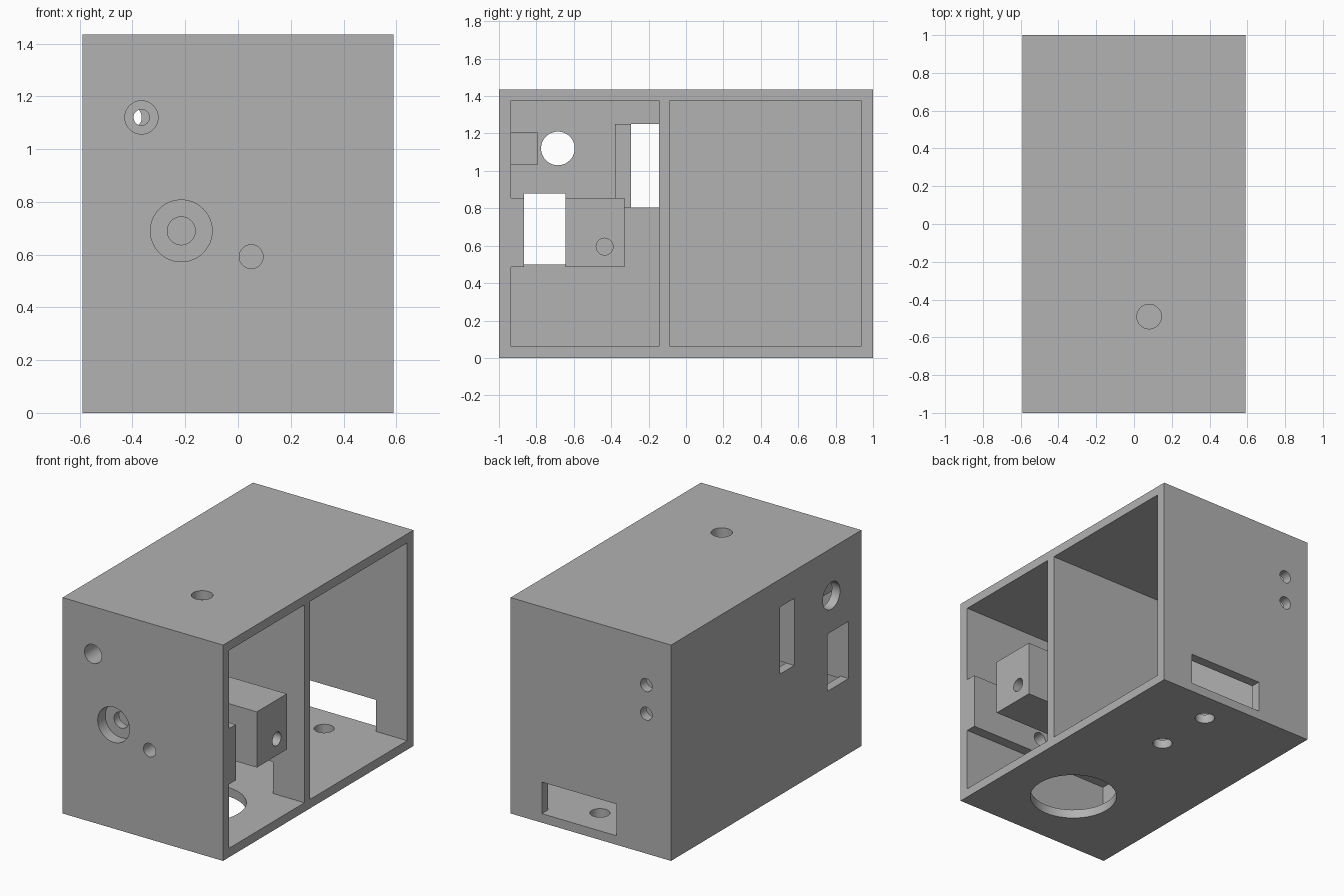
import bpy, math

cube = bpy.data.objects.get("Cube")
if cube:
    bpy.data.objects.remove(cube, do_unlink=True)

# Single plain grey material
grey = bpy.data.materials.new("plain grey")
grey.use_nodes = True
colour = (0.445, 0.445, 0.445, 1)
grey.diffuse_color = colour
grey.node_tree.nodes["Principled BSDF"].inputs["Base Color"].default_value = colour


def box(name, x, y, z):
    """Box from (min, max) ranges along each axis."""
    bpy.ops.mesh.primitive_cube_add(size=1)
    ob = bpy.context.object
    ob.name = name
    for v in ob.data.vertices:
        v.co = [r[0] if c < 0 else r[1] for r, c in zip((x, y, z), v.co)]
    ob.data.materials.append(grey)
    return ob


def rod(axis, centre, radius, length):
    """Round cutter along an axis."""
    turn = {"x": (0, math.pi / 2, 0), "y": (math.pi / 2, 0, 0), "z": (0, 0, 0)}[axis]
    bpy.ops.mesh.primitive_cylinder_add(vertices=48, radius=radius, depth=length,
                                        location=centre, rotation=turn)
    bpy.context.object.data.materials.append(grey)
    return bpy.context.object


def cut(target, cutter):
    """Subtract a cutter from a part and remove the cutter."""
    cutter.hide_render = True
    bpy.context.view_layer.update()
    mod = target.modifiers.new("cut", "BOOLEAN")
    mod.operation = "DIFFERENCE"
    mod.solver = "EXACT"
    mod.object = cutter
    bpy.context.view_layer.objects.active = target
    bpy.ops.object.modifier_apply(modifier=mod.name)
    bpy.data.objects.remove(cutter, do_unlink=True)


W, H = 0.59, 1.435          # half width, height
INNER = -0.53               # inside of the closed side wall
FLOOR, CEIL = 0.06, 1.375

# Housing: two bays open on +x with a divider between them
housing = box("housing", (-W, W), (-1, 1), (0, H))
for y in ((-0.935, -0.145), (-0.085, 0.935)):
    cut(housing, box("bay", (INNER, 0.8), y, (FLOOR, CEIL)))

# Cable slots at floor level, through divider and back wall
for y in ((-0.2, -0.03), (0.9, 1.1)):
    cut(housing, box("slot", (-0.19, 0.36), y, (FLOOR, 0.27)))

# Openings in the closed side wall
cut(housing, box("slot", (-0.7, -0.5), (-0.865, -0.645), (0.50, 0.88)))
cut(housing, box("slot", (-0.7, -0.5), (-0.295, -0.145), (0.805, 1.25)))
cut(housing, rod("x", (-0.6, -0.685, 1.12), 0.09, 0.2))

# Paired holes through divider and back wall
for z in (1.12, 0.93):
    for y in (-0.115, 0.97):
        cut(housing, rod("y", (-0.408, y, z), 0.043, 0.15))

# Front wall holes
cut(housing, rod("y", (-0.366, -1, 1.12), 0.063, 0.3))
cut(housing, rod("y", (-0.215, -1, 0.69), 0.117, 0.16))
cut(housing, rod("y", (0.05, -1, 0.592), 0.045, 0.3))

# Roof hole, floor holes and large floor opening
cut(housing, rod("z", (0.08, -0.49, H), 0.065, 0.3))
for y in (0.375, 0.79):
    cut(housing, rod("z", (0.08, y, 0), 0.061, 0.3))
cut(housing, rod("z", (0.08, -0.5, 0), 0.272, 0.3))

# Thick pad behind the front wall, carrying the counterbored hole
front_pad = box("front_pad", (INNER, W), (-0.935, -0.865), (0.485, 0.855))
cut(front_pad, rod("y", (-0.215, -1, 0.69), 0.117, 0.16))
cut(front_pad, rod("y", (-0.215, -0.9, 0.69), 0.053, 0.3))
cut(front_pad, rod("y", (0.05, -0.9, 0.592), 0.045, 0.3))

# Mounting block across the front bay
mount_block = box("mount_block", (INNER, W), (-0.645, -0.33), (0.485, 0.855))
cut(mount_block, rod("x", (W, -0.435, 0.595), 0.045, 0.5))

# Square boss around the upper front hole
front_boss = box("front_boss", (-0.451, -0.281), (-0.935, -0.79), (1.035, 1.205))
cut(front_boss, rod("y", (-0.366, -0.86, 1.12), 0.063, 0.4))

# Pinhole plate beside the side slot
pinhole_plate = box("pinhole_plate", (INNER, -0.2), (-0.38, -0.295), (0.805, 1.25))
cut(pinhole_plate, rod("y", (-0.366, -0.34, 1.12), 0.03, 0.3))

# Smooth round bores, keep corners sharp
parts = (housing, front_pad, mount_block, front_boss, pinhole_plate)
bpy.ops.object.select_all(action="DESELECT")
for ob in parts:
    ob.select_set(True)
bpy.context.view_layer.objects.active = housing
bpy.ops.object.shade_smooth_by_angle(angle=math.radians(30))
